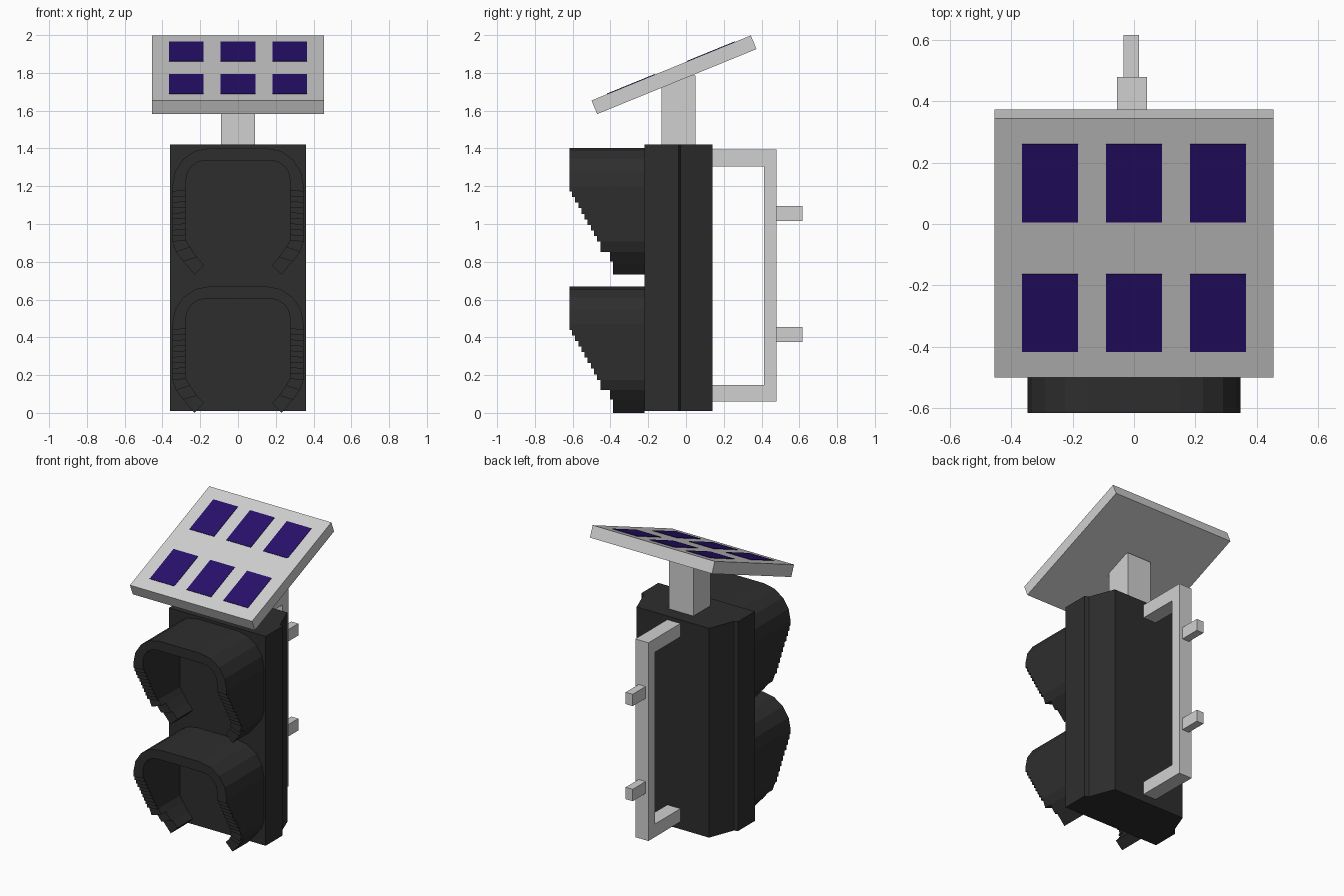
import bpy, bmesh, math
from mathutils import Matrix, Vector

if "Cube" in bpy.data.objects:
    bpy.data.objects.remove(bpy.data.objects["Cube"])


def material(name, rgb):
    m = bpy.data.materials.new(name)
    m.diffuse_color = (*rgb, 1)
    m.use_nodes = True
    m.node_tree.nodes["Principled BSDF"].inputs["Base Color"].default_value = m.diffuse_color
    return m


BLACK = material("charcoal black", (0.027, 0.027, 0.027))
GREY = material("light grey", (0.63, 0.63, 0.63))
PURPLE = material("deep violet", (0.021, 0.005, 0.15))


def finish(name, bm, mat):
    bmesh.ops.remove_doubles(bm, verts=bm.verts, dist=1e-5)
    bmesh.ops.recalc_face_normals(bm, faces=bm.faces)
    me = bpy.data.meshes.new(name)
    bm.to_mesh(me)
    bm.free()
    me.materials.append(mat)
    ob = bpy.data.objects.new(name, me)
    bpy.context.collection.objects.link(ob)
    return ob


def box(name, x, y, z, mat, matrix=Matrix()):
    """Box from (min, max) ranges, optionally moved by a matrix."""
    bm = bmesh.new()
    bmesh.ops.create_cube(bm, size=1)
    for v in bm.verts:
        p = [r[0] + (c + 0.5) * (r[1] - r[0]) for c, r in zip(v.co, (x, y, z))]
        v.co = matrix @ Vector(p)
    return finish(name, bm, mat)


def prism(name, points, offset, mat):
    """Flat polygon pushed along an offset."""
    bm = bmesh.new()
    face = bm.faces.new([bm.verts.new(p) for p in points])
    new = bmesh.ops.extrude_face_region(bm, geom=[face])["geom"]
    bmesh.ops.translate(bm, vec=offset, verts=[g for g in new if isinstance(g, bmesh.types.BMVert)])
    return finish(name, bm, mat)


# Housing: wide front slab stepping in to a tapered back
half = [(0.36, -0.22), (0.36, -0.04), (0.335, -0.03), (0.27, 0.14)]
plan = half + [(-x, y) for x, y in reversed(half)]
prism("housing", [(x, y, 0.01) for x, y in plan], (0, 0, 1.41), BLACK)

# Hood cross-section, right half, top centre to lower tip (heights above the tip)
FACE_Y = -0.22
outer, inner, depth = [(0, 0.67)], [(0, 0.605)], [-0.617]
for i in range(5):  # rounded upper corner
    a = math.radians(90 - 22.5 * i)
    outer.append((0.15 + 0.198 * math.cos(a), 0.47 + 0.2 * math.sin(a)))
    inner.append((0.17 + 0.105 * math.cos(a), 0.505 + 0.1 * math.sin(a)))
    depth.append(-0.617)
STEPS = 9
for i in range(STEPS + 1):  # stair-stepped straight side
    z = 0.44 - 0.265 * i / STEPS
    outer.append((0.348, z))
    inner.append((0.275, z + 0.005))
    depth.append(-0.603 + 0.0165 * i if i < STEPS else -0.452)
depth[-2] = -0.47
for o, n, d in (((0.328, 0.12), (0.254, 0.145), -0.403),  # lower corner
                ((0.29, 0.07), (0.217, 0.092), -0.387),
                ((0.23, 0.0), (0.18, 0.05), None)):
    outer.append(o)
    inner.append(n)
    depth.append(d)


def hood(name, base):
    bm = bmesh.new()

    def quad(*pts):
        bm.faces.new([bm.verts.new(p) for p in pts])

    for s in (1, -1):
        def at(p, y):
            return (s * p[0], y, p[1] + base)
        last = len(outer) - 1
        for i in range(last):
            y = depth[i]
            o, o2, n, n2 = outer[i], outer[i + 1], inner[i], inner[i + 1]
            quad(at(o, y), at(o2, y), at(n2, y), at(n, y))
            quad(at(o, y), at(o2, y), at(o2, FACE_Y), at(o, FACE_Y))
            quad(at(n, y), at(n2, y), at(n2, FACE_Y), at(n, FACE_Y))
            nxt = depth[i + 1] if i + 1 < last else FACE_Y
            if abs(nxt - y) > 1e-4:  # step or end face
                quad(at(o2, y), at(n2, y), at(n2, nxt), at(o2, nxt))
    return finish(name, bm, BLACK)


for label, base in (("upper", 0.732), ("lower", 0.0)):
    hood(label + "_hood", base)
    # Lens plate closing the back of the hood
    ring = inner[1:] + [(-x, z) for x, z in reversed(inner[1:])]
    prism(label + "_lens_plate", [(x, FACE_Y + 0.002, z + base) for x, z in ring],
          (0, -0.006, 0), BLACK)

# Mast and tilted solar panel
box("mast", (-0.09, 0.09), (-0.13, 0.05), (1.42, 1.785), GREY)
tilt = Matrix.Translation((0, -0.0635, 1.79)) @ Matrix.Rotation(math.radians(22.2), 4, 'X')
box("solar_panel", (-0.455, 0.455), (-0.4555, 0.4555), (-0.039, 0.039), GREY, tilt)
for col in (-1, 0, 1):
    for row in (-1, 1):
        cx, cy = 0.274 * col, 0.2285 * row
        box("solar_cell", (cx - 0.0915, cx + 0.0915), (cy - 0.137, cy + 0.137),
            (0.037, 0.042), PURPLE, tilt)

# Rear bracket: C-shaped side profile with two pegs
profile = [(0.14, 0.06), (0.48, 0.06), (0.48, 1.395), (0.14, 1.395),
           (0.14, 1.305), (0.412, 1.305), (0.412, 0.148), (0.14, 0.148)]
prism("rear_bracket", [(-0.056, y, z) for y, z in profile], (0.098, 0, 0), GREY)
for z in (0.375, 1.015):
    box("bracket_peg", (-0.035, 0.017), (0.48, 0.617), (z, z + 0.08), GREY)
